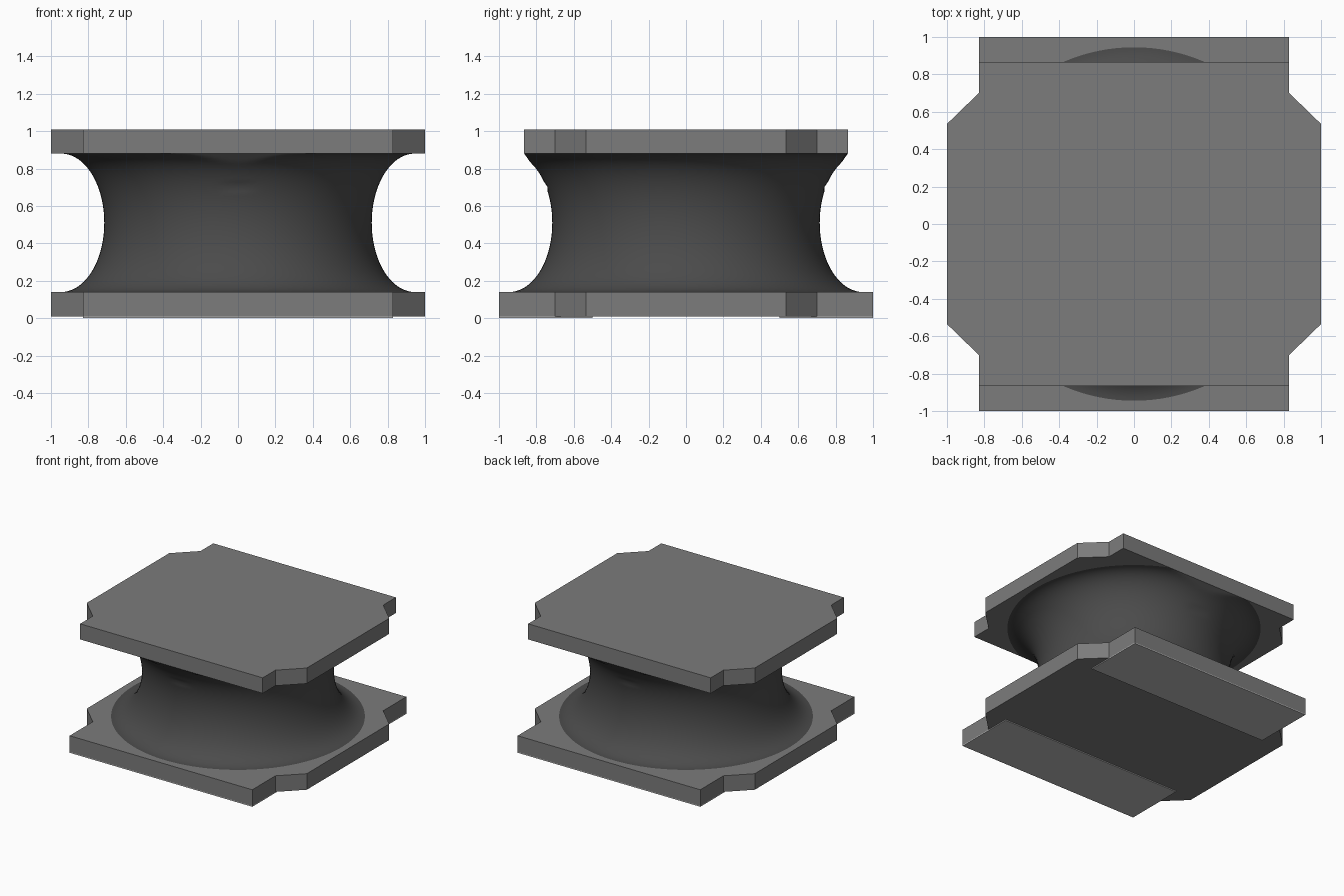
import bpy
import bmesh
import math

cube = bpy.data.objects.get("Cube")
if cube:
    bpy.data.objects.remove(cube, do_unlink=True)


def make_material(name, value):
    mat = bpy.data.materials.new(name)
    mat.use_nodes = True
    colour = (value, value, value, 1.0)
    mat.diffuse_color = colour
    mat.node_tree.nodes["Principled BSDF"].inputs["Base Color"].default_value = colour
    return mat


steel = make_material("steel grey", 0.20)
rubber = make_material("dark rubber", 0.07)
pad_grey = make_material("light grey pad", 0.50)


def finish(bm, name, mat):
    bmesh.ops.recalc_face_normals(bm, faces=bm.faces)
    mesh = bpy.data.meshes.new(name)
    bm.to_mesh(mesh)
    bm.free()
    mesh.materials.append(mat)
    obj = bpy.data.objects.new(name, mesh)
    bpy.context.collection.objects.link(obj)
    return obj


def slab(name, quarter, z0, z1, mat):
    """Extrude an outline given by its +x +y quarter, mirrored in x and y."""
    back = quarter[::-1]
    outline = (quarter + [(-x, y) for x, y in back]
               + [(-x, -y) for x, y in quarter] + [(x, -y) for x, y in back])
    bm = bmesh.new()
    face = bm.faces.new([bm.verts.new((x, y, z0)) for x, y in outline])
    top = bmesh.ops.extrude_face_region(bm, geom=[face])["geom"]
    verts = [v for v in top if isinstance(v, bmesh.types.BMVert)]
    bmesh.ops.translate(bm, verts=verts, vec=(0, 0, z1 - z0))
    return finish(bm, name, mat)


# End plates: notched corners, the upper one shorter front to back
for name, depth, z0, z1 in (("base_plate", 1.0, 0.008, 0.14),
                            ("top_plate", 0.865, 0.88, 1.008)):
    slab(name, [(1.0, 0.535), (0.83, 0.70), (0.83, depth)], z0, z1, steel)

# Thin pads under the base plate, front and back
for name, side in (("front_pad", -1), ("back_pad", 1)):
    pad = slab(name, [(0.83, 0.25)], 0.0, 0.008, pad_grey)
    pad.location.y = side * 0.75

# Waisted rubber body: elliptical hollow, flattened where it meets the top plate
SEGMENTS, RINGS = 128, 40
bm = bmesh.new()
rings = []
for i in range(RINGS + 1):
    a = math.pi * (i / RINGS - 0.5)
    z = 0.51 + 0.37 * math.sin(a)
    r = 0.945 - 0.23 * math.cos(a)
    limit = 0.865 - 0.7 * (0.88 - z) if z > 0.7 else 2.0
    ring = []
    for j in range(SEGMENTS):
        t = 2 * math.pi * j / SEGMENTS
        y = max(-limit, min(limit, r * math.sin(t)))
        ring.append(bm.verts.new((r * math.cos(t), y, z)))
    rings.append(ring)
for low, high in zip(rings, rings[1:]):
    for j in range(SEGMENTS):
        k = (j + 1) % SEGMENTS
        bm.faces.new((low[j], low[k], high[k], high[j]))
bm.faces.new(rings[0])
bm.faces.new(rings[-1])
body = finish(bm, "rubber_body", rubber)
bpy.ops.object.select_all(action='DESELECT')
body.select_set(True)
bpy.context.view_layer.objects.active = body
bpy.ops.object.shade_smooth_by_angle(angle=math.radians(35))
